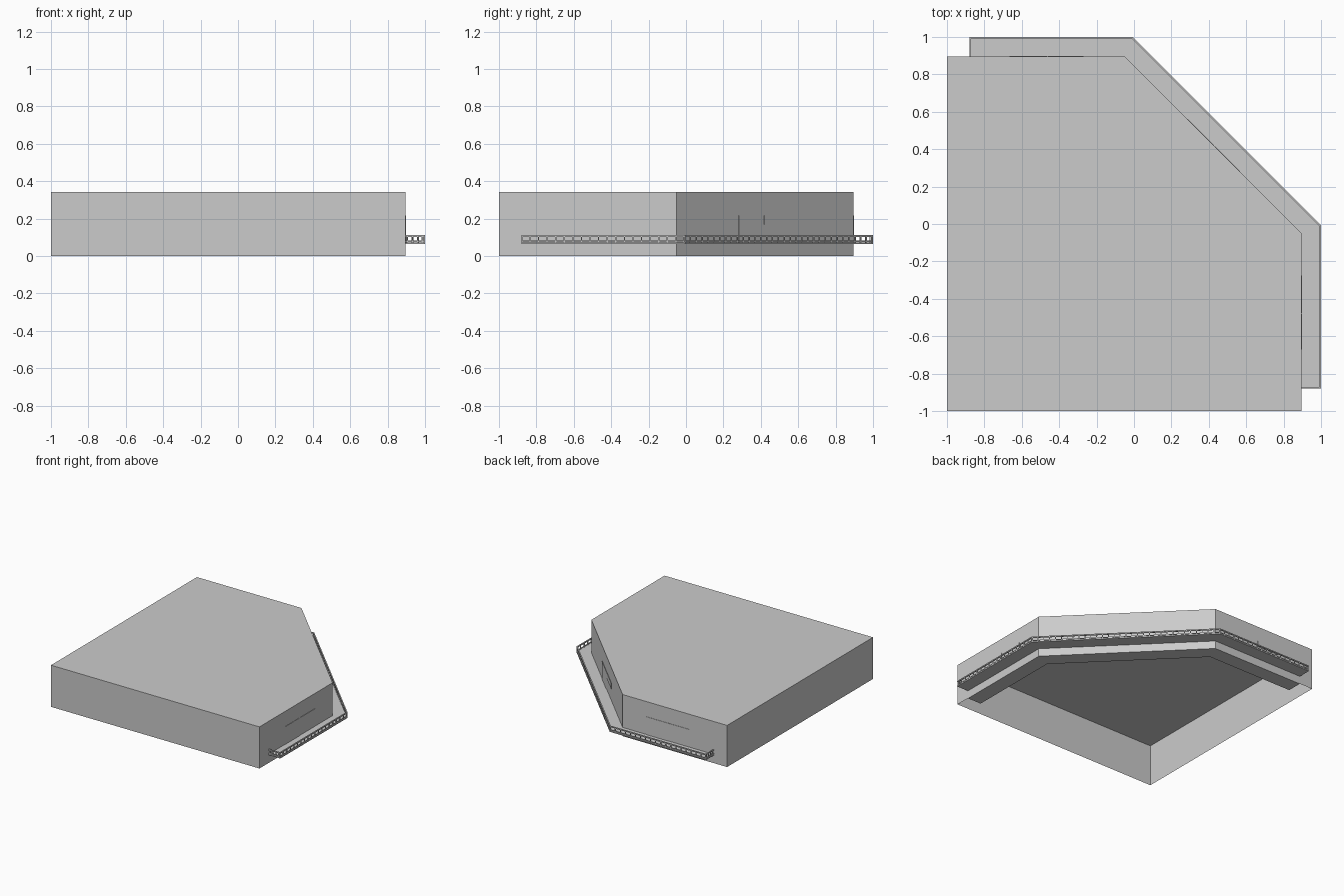
import bpy, bmesh, math
from mathutils import Vector

if "Cube" in bpy.data.objects:
    bpy.data.objects.remove(bpy.data.objects["Cube"])

W = 0.895                      # wall plane on the +x and +y sides
C = -0.05                      # where the diagonal wall starts
END = -0.88                    # where the walkway stops
T = math.tan(math.radians(22.5))


def make(name, bm):
    me = bpy.data.meshes.new(name)
    bm.to_mesh(me)
    bm.free()
    ob = bpy.data.objects.new(name, me)
    bpy.context.collection.objects.link(ob)
    return ob


def path(d):
    """Walkway line at distance d outside the walls."""
    return [Vector(p) for p in ((W + d, END), (W + d, C + T * d),
                                (C + T * d, W + d), (END, W + d))]


def sweep(name, profile):
    """Sweep a closed (distance, height) profile along the three walls."""
    bm = bmesh.new()
    rows = [[bm.verts.new((*p, z)) for p in path(d)] for d, z in profile]
    n = len(rows)
    for i in range(n):
        a, b = rows[i], rows[(i + 1) % n]
        for k in range(3):
            bm.faces.new((a[k], a[k + 1], b[k + 1], b[k]))
    bm.faces.new([r[0] for r in rows])
    bm.faces.new([r[3] for r in rows][::-1])
    bmesh.ops.recalc_face_normals(bm, faces=bm.faces)
    return make(name, bm)


def rect(d0, d1, z0, z1):
    return [(d0, z0), (d1, z0), (d1, z1), (d0, z1)]


def box(bm, origin, u, s0, s1, n0, n1, z0, z1):
    """Box in a wall frame: s along the wall, n outward."""
    o, u = Vector(origin), Vector(u).normalized()
    n = Vector((u.y, -u.x))
    base = [o + u * s + n * t for s, t in ((s0, n0), (s1, n0), (s1, n1), (s0, n1))]
    lo = [bm.verts.new((*p, z0)) for p in base]
    hi = [bm.verts.new((*p, z1)) for p in base]
    fs = [bm.faces.new(lo[::-1]), bm.faces.new(hi)]
    for i in range(4):
        j = (i + 1) % 4
        fs.append(bm.faces.new((lo[i], lo[j], hi[j], hi[i])))
    bmesh.ops.recalc_face_normals(bm, faces=fs)


# building shell, open underneath
bm = bmesh.new()
plan = [(-1, -1), (W, -1), (W, C), (C, W), (-1, W)]
lo = [bm.verts.new((x, y, 0)) for x, y in plan]
hi = [bm.verts.new((x, y, 0.342)) for x, y in plan]
bm.faces.new(hi)
for i in range(5):
    j = (i + 1) % 5
    bm.faces.new((lo[i], lo[j], hi[j], hi[i]))
make("building_shell", bm)

# walkway deck with its footing inside the wall
sweep("walkway_deck", [(-0.125, 0), (-0.002, 0), (-0.002, 0.064),
                       (0.105, 0.064), (0.105, 0.072), (-0.125, 0.072)])

# railing bars along the outer edge
sweep("top_rail", rect(0.096, 0.105, 0.103, 0.112))
sweep("bottom_rail", rect(0.098, 0.103, 0.076, 0.082))

# railing posts
bm = bmesh.new()
pts = path(0.1005)
for a, b in zip(pts, pts[1:]):
    length = (b - a).length
    count = round(length / 0.045)
    for k in range(count + 1):
        s = min(max(length * k / count, 0.003), length - 0.003)
        box(bm, a, b - a, s - 0.003, s + 0.003, -0.003, 0.003, 0.07, 0.105)
# posts of the end returns
for k in range(4):
    d = 0.012 + 0.026 * k
    box(bm, (W, END), (0, 1), 0, 0.006, d - 0.003, d + 0.003, 0.07, 0.105)
    box(bm, (END, W), (-1, 0), -0.006, 0, d - 0.003, d + 0.003, 0.07, 0.105)
make("rail_posts", bm)

# end return bars
bm = bmesh.new()
for z0, z1 in ((0.103, 0.112), (0.076, 0.082)):
    box(bm, (W, END), (0, 1), 0, 0.008, 0, 0.096, z0, z1)
    box(bm, (END, W), (-1, 0), -0.008, 0, 0, 0.096, z0, z1)
make("end_rails", bm)

# one door with a side window on each walkway wall
fronts = {"right": ((W, -0.67), (0, 1)),
          "diagonal": ((W + C - 0.28, 0.28), (-1, 1)),
          "back": ((-0.27, W), (-1, 0))}
for side, (origin, u) in fronts.items():
    bm = bmesh.new()
    box(bm, origin, u, 0, 0.19, -0.003, 0.003, 0.072, 0.218)
    make(side + "_door", bm)
    bm = bmesh.new()
    box(bm, origin, u, 0.195, 0.395, -0.003, 0.003, 0.17, 0.218)
    make(side + "_window", bm)
